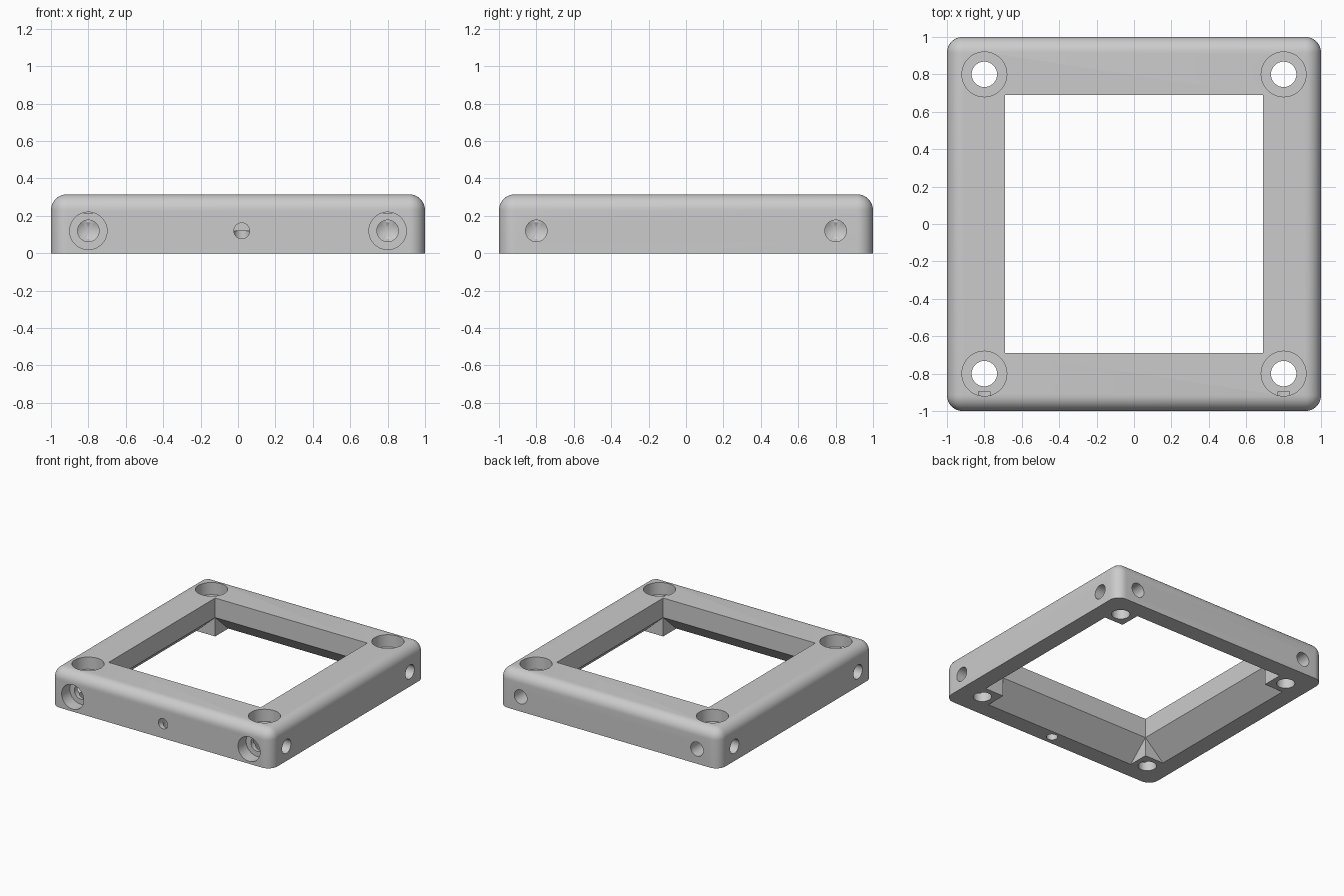
import bpy, bmesh, math
from mathutils import Vector, Matrix

cube = bpy.data.objects.get("Cube")
if cube:
    bpy.data.objects.remove(cube, do_unlink=True)

HEIGHT = 0.315   # frame height
OPEN = 0.69      # half width of the opening
RIM = 0.86       # half width of the opening at the base
FLARE = 0.155    # height where the opening starts to widen
HOLE = 0.8       # screw centre offset
SIDE_Z = 0.12    # height of the side holes

grey = bpy.data.materials.new("Plain grey")
grey.use_nodes = True
colour = (0.6, 0.6, 0.6, 1)
grey.diffuse_color = colour
grey.node_tree.nodes["Principled BSDF"].inputs["Base Color"].default_value = colour


def make_object(name, bm):
    bmesh.ops.recalc_face_normals(bm, faces=bm.faces)
    mesh = bpy.data.meshes.new(name)
    bm.to_mesh(mesh)
    bm.free()
    mesh.materials.append(grey)
    obj = bpy.data.objects.new(name, mesh)
    bpy.context.collection.objects.link(obj)
    return obj


def cut(target, cutter):
    cutter.hide_render = True
    mod = target.modifiers.new("Cut", 'BOOLEAN')
    mod.operation = 'DIFFERENCE'
    mod.solver = 'EXACT'
    mod.object = cutter
    bpy.context.view_layer.objects.active = target
    bpy.ops.object.modifier_apply(modifier=mod.name)
    bpy.data.objects.remove(cutter, do_unlink=True)


def drill(profile, start, direction):
    """Revolved cutter: profile holds (radius, depth) pairs."""
    bm = bmesh.new()
    verts = [bm.verts.new((r, 0, t)) for r, t in profile]
    edges = [bm.edges.new(pair) for pair in zip(verts, verts[1:])]
    bmesh.ops.spin(bm, geom=verts + edges, cent=(0, 0, 0), axis=(0, 0, 1),
                   angle=math.tau, steps=48)
    bmesh.ops.remove_doubles(bm, verts=bm.verts, dist=1e-5)
    turn = Vector((0, 0, 1)).rotation_difference(Vector(direction)).to_matrix().to_4x4()
    bm.transform(Matrix.Translation(start) @ turn)
    return make_object("drill_cutter", bm)


def flared_opening(angle):
    """Prism through the frame that widens toward the base on two sides."""
    bm = bmesh.new()
    low = -0.1
    wide = RIM + (RIM - OPEN) * -low / FLARE
    half = [(wide, low), (OPEN, FLARE), (OPEN, 0.5)]
    outline = half + [(-y, z) for y, z in reversed(half)]
    face = bm.faces.new([bm.verts.new((-OPEN, y, z)) for y, z in outline])
    new = bmesh.ops.extrude_face_region(bm, geom=[face])["geom"]
    bmesh.ops.translate(bm, vec=(2 * OPEN, 0, 0),
                        verts=[v for v in new if isinstance(v, bmesh.types.BMVert)])
    bm.transform(Matrix.Rotation(angle, 4, 'Z'))
    return make_object("opening_cutter", bm)


# Rounded outer block
bm = bmesh.new()
bmesh.ops.create_cube(bm, size=1, matrix=Matrix.Translation((0, 0, HEIGHT / 2))
                      @ Matrix.Diagonal((2, 2, HEIGHT, 1)))
round_edges = [e for e in bm.edges if max(v.co.z for v in e.verts) > 0.1]
bmesh.ops.bevel(bm, geom=round_edges, offset=0.085, segments=10,
                profile=0.5, affect='EDGES')
frame = make_object("frame", bm)

# Opening, leaving square corner bosses under the slopes
for angle in (0, math.pi / 2):
    cut(frame, flared_opening(angle))

# Counterbored vertical screw holes
screw = [(0, -0.1), (0.068, -0.1), (0.068, 0.215), (0.12, 0.215), (0.12, 0.5), (0, 0.5)]
for x in (-HOLE, HOLE):
    for y in (-HOLE, HOLE):
        cut(frame, drill(screw, (x, y, 0), (0, 0, 1)))

# Cone-ended side holes, counterbored on the front
tip = [(0.0575, 0.26), (0, 0.295)]
plain = [(0, -0.1), (0.0575, -0.1)] + tip
stepped = [(0, -0.1), (0.1, -0.1), (0.1, 0.105), (0.0575, 0.105)] + tip
for s in (-HOLE, HOLE):
    cut(frame, drill(stepped, (s, -1, SIDE_Z), (0, 1, 0)))
    cut(frame, drill(plain, (s, 1, SIDE_Z), (0, -1, 0)))
    for side in (-1, 1):
        cut(frame, drill(plain, (side, s, SIDE_Z), (-side, 0, 0)))

# Small passage from the front face down to the base
for start, direction, depth in (((0.02, -1, SIDE_Z), (0, 1, 0), 0.08),
                                ((0.02, -0.925, 0), (0, 0, 1), SIDE_Z)):
    cut(frame, drill([(0, -0.1), (0.042, -0.1), (0.042, depth), (0, depth)],
                     start, direction))

# Smooth curves, sharp edges
bpy.ops.object.select_all(action='DESELECT')
frame.select_set(True)
bpy.context.view_layer.objects.active = frame
bpy.ops.object.shade_smooth_by_angle(angle=math.radians(30))
